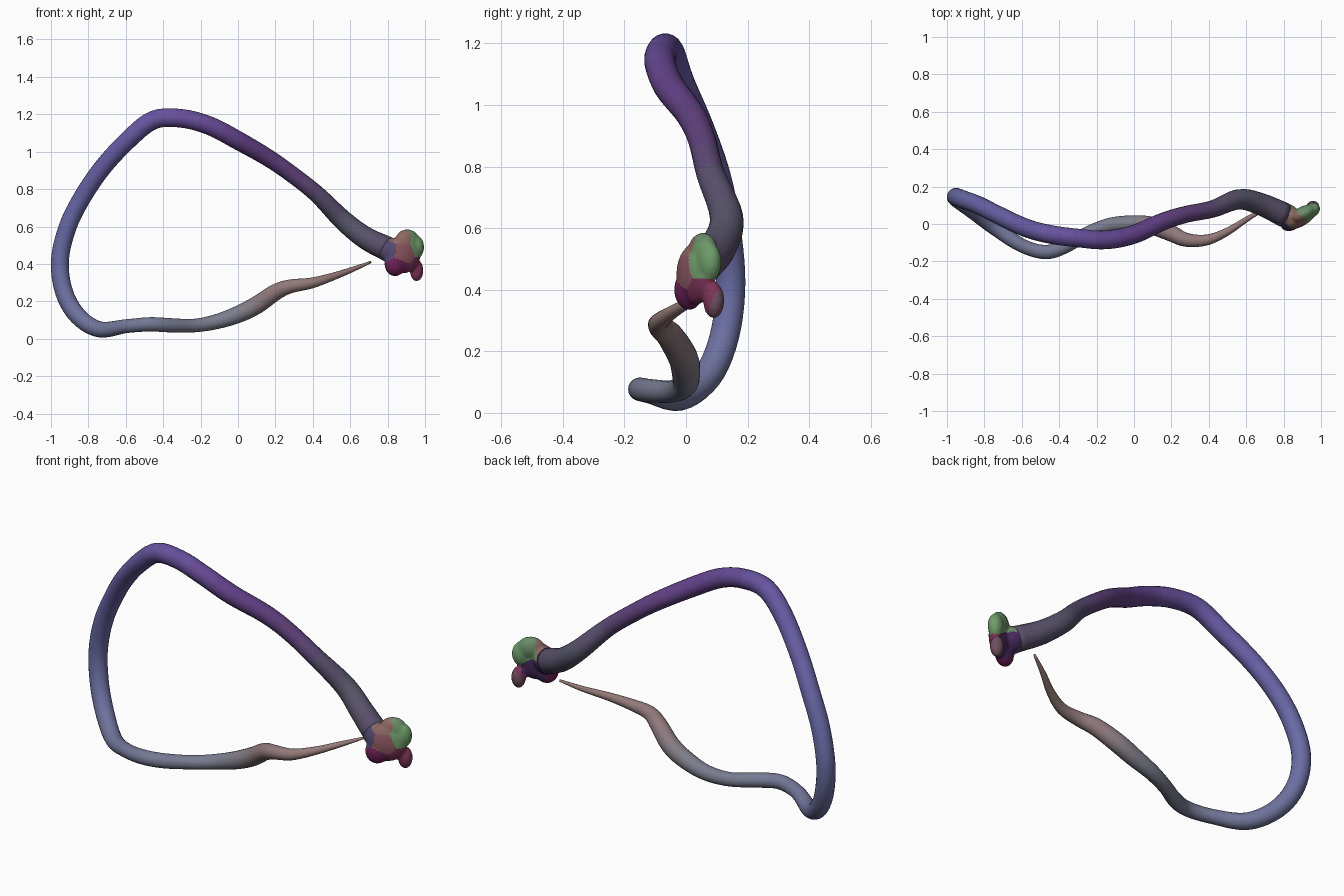
import bpy, bmesh, math
from mathutils import Vector, Matrix

if "Cube" in bpy.data.objects:
    bpy.data.objects.remove(bpy.data.objects["Cube"])

# tail tip -> neck: x, y, z, radius
PATH = [
    (.71, .085, .41, .006), (.61, .03, .37, .014), (.5, -.04, .33, .021),
    (.39, -.085, .297, .029), (.28, -.085, .28, .037), (.2, -.05, .248, .044),
    (.1, -.01, .18, .048), (0, .0, .13, .046), (-.12, -.005, .09, .040),
    (-.24, -.045, .07, .036), (-.36, -.115, .072, .038), (-.47, -.15, .077, .038),
    (-.6, -.115, .067, .037), (-.74, -.02, .05, .043), (-.855, .07, .12, .047),
    (-.93, .125, .25, .048), (-.952, .145, .42, .048), (-.91, .13, .6, .048),
    (-.83, .1, .76, .048), (-.72, .045, .92, .048), (-.58, -.02, 1.07, .049),
    (-.45, -.055, 1.17, .050), (-.3, -.075, 1.178, .050), (-.15, -.085, 1.138, .050),
    (0, -.055, 1.06, .050), (.16, .015, .968, .047), (.28, .052, .885, .045),
    (.42, .08, .775, .046), (.56, .132, .635, .054), (.68, .105, .54, .060),
    (.8, .05, .48, .066)]


def material(name, rgb):
    m = bpy.data.materials.new(name)
    m.diffuse_color = [(c / 255) ** 2.2 for c in rgb] + [1]
    m.use_nodes = True
    m.node_tree.nodes["Principled BSDF"].inputs["Base Color"].default_value = m.diffuse_color
    return m


def spline(pts, steps):
    """Catmull-Rom through 4D points."""
    v = [Vector(p) for p in pts]
    v = [2 * v[0] - v[1]] + v + [2 * v[-1] - v[-2]]
    out = []
    for i in range(1, len(v) - 2):
        a, b, c, d = v[i - 1:i + 3]
        for s in range(steps):
            t = s / steps
            out.append(.5 * (2 * b + (c - a) * t + (2 * a - 5 * b + 4 * c - d) * t * t
                             + (3 * b - a - 3 * c + d) * t ** 3))
    return out + [v[-2]]


# Body: tapered tube, coloured in bands along its length
SIDES = 20
samples = spline(PATH, 5)
centres = [s.to_3d() for s in samples]
bm = bmesh.new()
rings, normal = [], Vector((0, 1, 0))
for i, s in enumerate(samples):
    tan = (centres[min(i + 1, len(centres) - 1)] - centres[max(i - 1, 0)]).normalized()
    normal = (normal - tan * normal.dot(tan)).normalized()
    side = tan.cross(normal)
    rings.append([bm.verts.new(centres[i] + s[3] * (normal * math.cos(a) + side * math.sin(a)))
                  for a in (2 * math.pi * k / SIDES for k in range(SIDES))])
STOPS = [(0, (150, 122, 118)), (.17, (142, 120, 122)), (.24, (122, 125, 138)),
         (.42, (112, 116, 150)), (.55, (104, 107, 165)), (.7, (103, 86, 160)),
         (.8, (98, 66, 135)), (.87, (94, 66, 118)), (.93, (86, 86, 104)), (1, (90, 78, 105))]
BANDS = 40
mesh = bpy.data.meshes.new("body")
for k in range(BANDS):
    t = (k + .5) / BANDS
    (t0, c0), (t1, c1) = next((a, b) for a, b in zip(STOPS, STOPS[1:]) if t <= b[0])
    mesh.materials.append(material(f"skin_{k}", Vector(c0).lerp(Vector(c1), (t - t0) / (t1 - t0))))
for i, (r0, r1) in enumerate(zip(rings, rings[1:])):
    for k in range(SIDES):
        f = bm.faces.new((r0[k], r0[(k + 1) % SIDES], r1[(k + 1) % SIDES], r1[k]))
        f.material_index = int(i / (len(rings) - 1) * BANDS)
bm.faces.new(rings[0])
bm.faces.new(rings[-1]).material_index = BANDS - 1
bmesh.ops.recalc_face_normals(bm, faces=bm.faces)
bm.to_mesh(mesh)
bm.free()
mesh.shade_smooth()
bpy.context.collection.objects.link(bpy.data.objects.new("body", mesh))

# Head: flattened lobes (centre, half sizes) fused into one skin
LOBES = [((.885, .03, .45), (.10, .045, .10)), ((.905, .055, .525), (.07, .04, .06)),
         ((.84, .01, .40), (.06, .045, .066)), ((.955, .09, .365), (.037, .034, .058)),
         ((.95, .075, .49), (.047, .038, .065)), ((.81, .045, .475), (.07, .06, .068))]
bm = bmesh.new()
for c, r in LOBES:
    m = Matrix.Translation(c) @ Matrix.Rotation(math.radians(28), 4, 'Z') @ Matrix.Diagonal((*r, 1))
    bmesh.ops.create_uvsphere(bm, u_segments=24, v_segments=16, radius=1, matrix=m)
mesh = bpy.data.meshes.new("head")
bm.to_mesh(mesh)
bm.free()
head = bpy.data.objects.new("head", mesh)
bpy.context.collection.objects.link(head)
remesh = head.modifiers.new("fuse", 'REMESH')
remesh.mode = 'VOXEL'
remesh.voxel_size = .008
smooth = head.modifiers.new("soften", 'SMOOTH')
smooth.iterations = 4
skin = bpy.data.meshes.new_from_object(head.evaluated_get(bpy.context.evaluated_depsgraph_get()))
head.modifiers.clear()
head.data = skin

# Head colours: each face takes the nearest patch
PATCHES = [((.76, .05, .49), (88, 80, 108)), ((.81, .0, .47), (84, 74, 112)),
           ((.86, .02, .54), (140, 105, 98)), ((.88, -.01, .46), (140, 88, 98)),
           ((.96, .06, .5), (110, 155, 105)), ((.91, .09, .55), (105, 140, 105)),
           ((.85, -.02, .38), (112, 38, 88)), ((.95, .06, .37), (125, 55, 88)),
           ((.88, .08, .40), (72, 45, 92)), ((.97, .12, .34), (110, 80, 95))]
skin.materials.clear()
for k, (_, c) in enumerate(PATCHES):
    skin.materials.append(material(f"patch_{k}", c))
for p in skin.polygons:
    p.material_index = min(range(len(PATCHES)), key=lambda k: (p.center - Vector(PATCHES[k][0])).length)
skin.shade_smooth()
